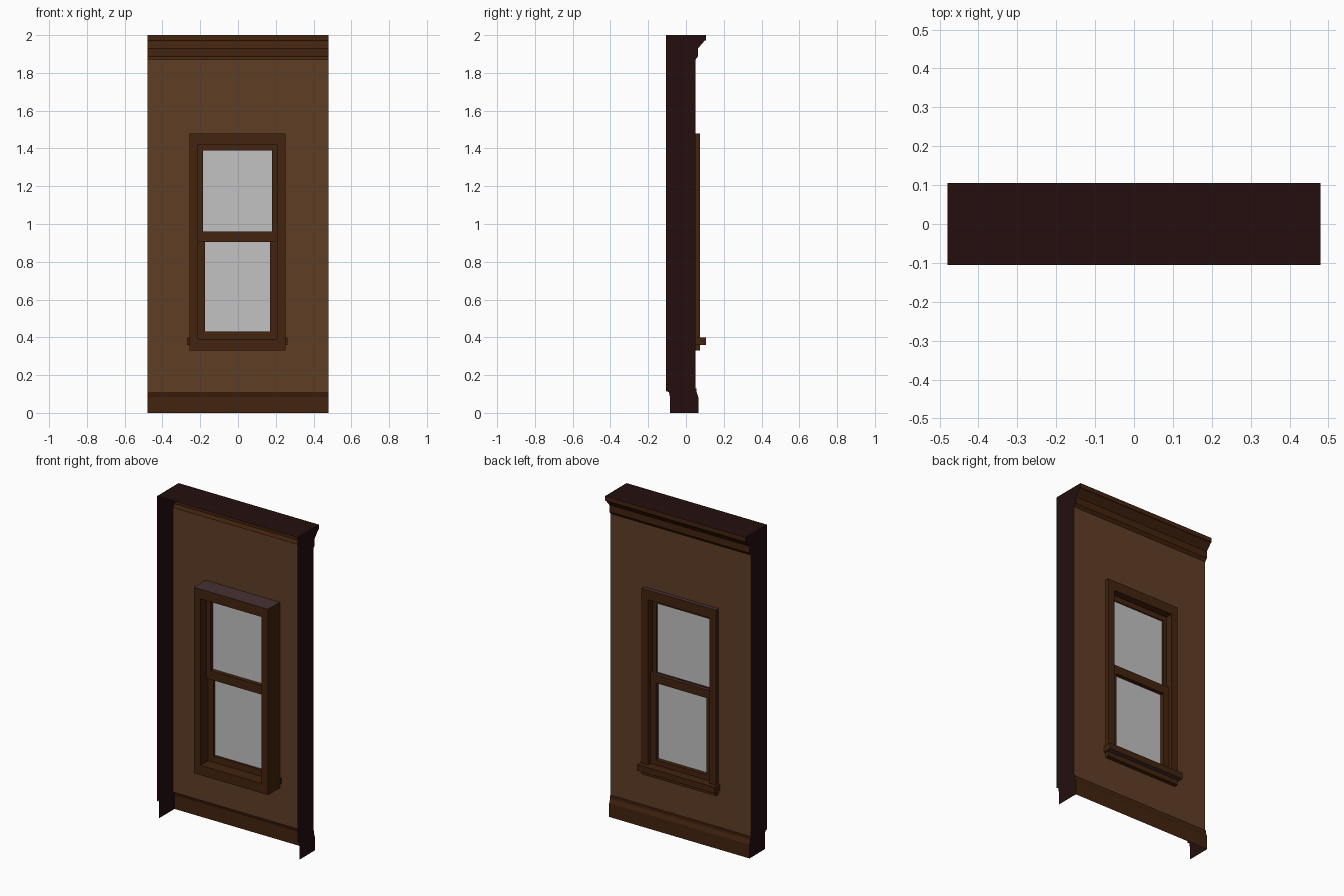
import bpy, bmesh

if "Cube" in bpy.data.objects:
    bpy.data.objects.remove(bpy.data.objects["Cube"])

def material(name, rgb):
    m = bpy.data.materials.new(name)
    m.diffuse_color = (*rgb, 1)
    m.use_nodes = True
    m.node_tree.nodes["Principled BSDF"].inputs["Base Color"].default_value = m.diffuse_color
    return m

WALL = material("wall_brown", (0.114, 0.047, 0.0185))
TRIM = material("trim_wood", (0.056, 0.017, 0.0045))
DARK = material("dark_edge", (0.018, 0.0045, 0.0048))
GLASS = material("pale_glass", (0.54, 0.54, 0.54))
CAP = material("dusty_cap", (0.061, 0.032, 0.034))

HX = 0.48    # half width of the panel
CX = -0.003  # window centre


def finish(name, bm, *mats):
    me = bpy.data.meshes.new(name)
    bm.to_mesh(me)
    bm.free()
    for m in mats:
        me.materials.append(m)
    ob = bpy.data.objects.new(name, me)
    bpy.context.collection.objects.link(ob)
    return ob


def poly(bm, pts):
    return bm.faces.new([bm.verts.new(p) for p in pts])


def strip(name, profile, mat):
    """Open (y, z) profile swept across the panel width."""
    bm = bmesh.new()
    rows = [[bm.verts.new((x, y, z)) for x in (HX, -HX)] for y, z in profile]
    for a, b in zip(rows, rows[1:]):
        bm.faces.new((a[0], a[1], b[1], b[0]))
    return finish(name, bm, mat)


def ring(name, outer, inner, y0, y1):
    """Rectangular frame; outer and inner are (half width, z low, z high)."""
    bm = bmesh.new()

    def loop(r, y):
        h, a, b = r
        return [bm.verts.new((CX + sx * h, y, z))
                for sx, z in ((-1, a), (1, a), (1, b), (-1, b))]
    loops = [loop(outer, y0), loop(inner, y0), loop(inner, y1), loop(outer, y1)]
    for k in range(4):
        p, q = loops[k], loops[(k + 1) % 4]
        for i in range(4):
            j = (i + 1) % 4
            bm.faces.new((p[i], p[j], q[j], q[i]))
    bmesh.ops.recalc_face_normals(bm, faces=bm.faces)
    # outer top edge carries the paler cap colour
    for f in bm.faces:
        if f.normal.z > 0.9 and f.calc_center_median().z > outer[2] - 0.001:
            f.material_index = 1
    return finish(name, bm, TRIM, CAP)


def box(name, h, y0, y1, z0, z1):
    bm = bmesh.new()
    bmesh.ops.create_cube(bm, size=1)
    for v in bm.verts:
        v.co = (CX + 2 * h * v.co.x, (y0 + y1) / 2 + (y1 - y0) * v.co.y,
                (z0 + z1) / 2 + (z1 - z0) * v.co.z)
    for f in bm.faces:
        if f.normal.z < -0.9:
            f.material_index = 1
    return finish(name, bm, TRIM, CAP)


# wall sheet with a window opening, open behind
bm = bmesh.new()
L, R, B, T = CX - 0.23, CX + 0.23, 0.36, 1.45
for x0, x1, z0, z1 in ((-HX, L, 0.11, 1.87), (R, HX, 0.11, 1.87),
                       (L, R, 0.11, B), (L, R, T, 1.87)):
    poly(bm, [(x1, 0.05, z0), (x0, 0.05, z0), (x0, 0.05, z1), (x1, 0.05, z1)])
finish("wall_sheet", bm, WALL)

# baseboard and cornice mouldings
base = [(0.065, 0), (0.065, 0.085), (0.056, 0.11), (0.056, 0.127), (0.05, 0.13)]
cornice = [(0.05, 1.87), (0.064, 1.888), (0.064, 1.93), (0.098, 1.97),
           (0.105, 1.972), (0.105, 2.0)]
strip("baseboard", base, TRIM)
strip("cornice", cornice, TRIM)

# top and end sheets
strip("top_sheet", [(0.105, 2.0), (-0.105, 2.0)], DARK)
rear = [(-0.105, 2.0), (-0.105, 0.115), (-0.09, 0.11), (-0.085, 0.085), (-0.085, 0)]
for side, sx in (("left", -1), ("right", 1)):
    bm = bmesh.new()
    pts = [(sx * HX, y, z) for y, z in base + cornice + rear]
    poly(bm, pts if sx > 0 else pts[::-1])
    finish(side + "_end_sheet", bm, DARK)

# window casing, sill and sashes
ring("window_casing", (0.254, 0.33, 1.48), (0.21, 0.39, 1.42), -0.064, 0.075)
box("window_sill", 0.266, 0.042, 0.105, 0.36, 0.398)
ring("upper_sash", (0.212, 0.905, 1.422), (0.183, 0.96, 1.388), -0.003, 0.03)
ring("lower_sash", (0.212, 0.388, 0.957), (0.172, 0.43, 0.905), 0.012, 0.05)

# glass panes
for name, h, y, z0, z1 in (("upper_glass", 0.185, 0.022, 0.958, 1.39),
                           ("lower_glass", 0.174, 0.025, 0.428, 0.907)):
    bm = bmesh.new()
    poly(bm, [(CX + h, y, z0), (CX - h, y, z0), (CX - h, y, z1), (CX + h, y, z1)])
    finish(name, bm, GLASS)
